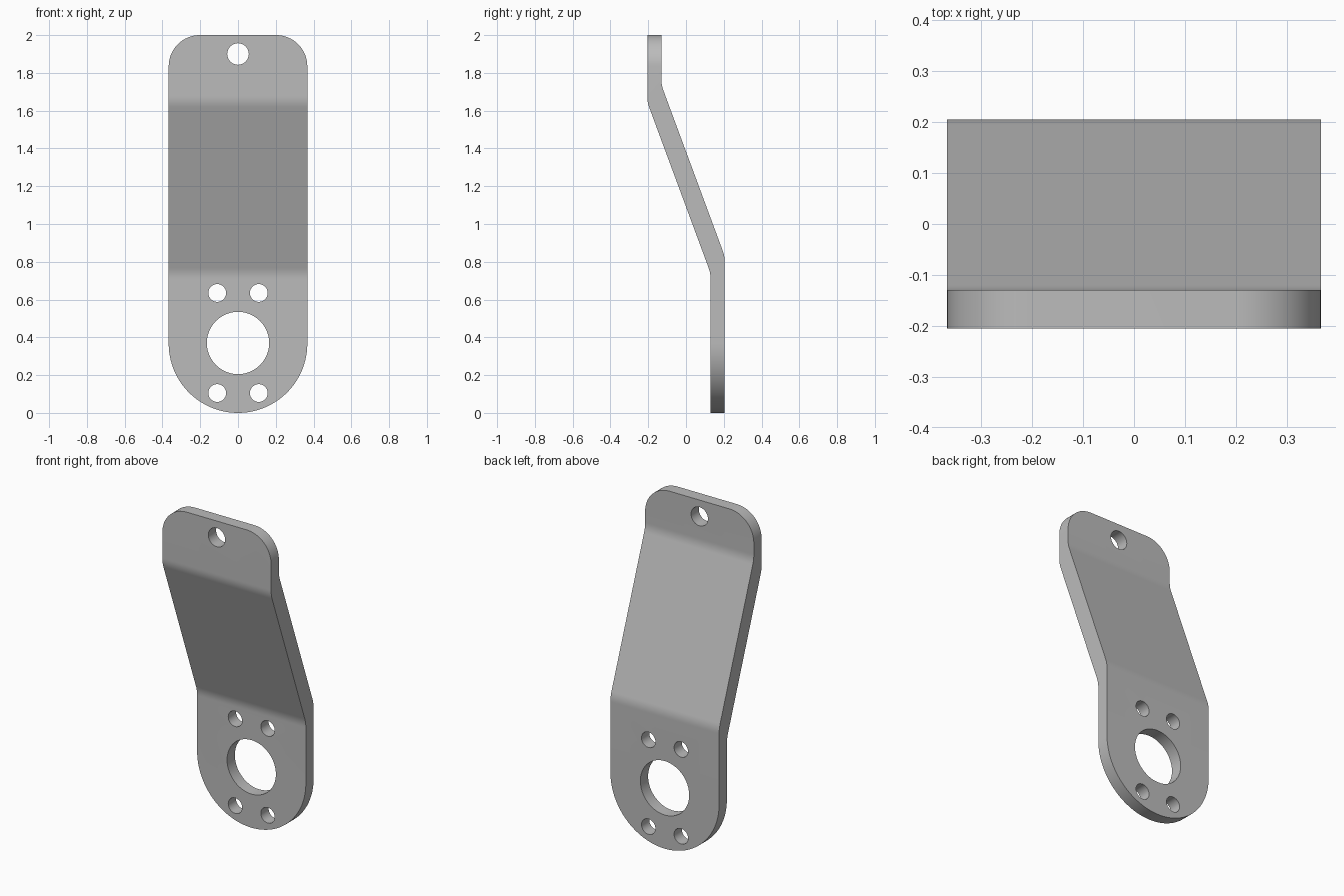
import bpy, bmesh
from math import pi, cos, sin
from mathutils import Vector

cube = bpy.data.objects.get("Cube")
if cube:
    bpy.data.objects.remove(cube)

HALF_W, HALF_D, THICK, HEIGHT = 0.367, 0.205, 0.075, 2.0
TOP_R = 0.165

steel = bpy.data.materials.new("plain grey")
steel.use_nodes = True
grey = (0.5, 0.5, 0.5, 1)
steel.diffuse_color = grey
steel.node_tree.nodes["Principled BSDF"].inputs["Base Color"].default_value = grey


def prism(name, points, direction):
    """Closed solid made by sweeping a planar outline along a direction."""
    bm = bmesh.new()
    face = bm.faces.new([bm.verts.new(p) for p in points])
    swept = bmesh.ops.extrude_face_region(bm, geom=[face], use_keep_orig=True)
    verts = [v for v in swept["geom"] if isinstance(v, bmesh.types.BMVert)]
    bmesh.ops.translate(bm, verts=verts, vec=direction)
    bmesh.ops.recalc_face_normals(bm, faces=bm.faces)
    mesh = bpy.data.meshes.new(name)
    bm.to_mesh(mesh)
    bm.free()
    mesh.materials.append(steel)
    obj = bpy.data.objects.new(name, mesh)
    bpy.context.collection.objects.link(obj)
    return obj


def arc(cx, cz, r, start, end, steps):
    angles = [start + (end - start) * i / steps for i in range(steps + 1)]
    return [(cx + r * cos(a), -0.5, cz + r * sin(a)) for a in angles]


def soften(before, corner, after, d=0.03, steps=6):
    """Replace a bend corner with a small rounded transition."""
    c = Vector(corner)
    a = c + (Vector(before) - c).normalized() * d
    b = c + (Vector(after) - c).normalized() * d
    ts = [i / steps for i in range(steps + 1)]
    return [a * (1 - t) ** 2 + c * 2 * t * (1 - t) + b * t * t for t in ts]


def cut(target, cutter, operation):
    mod = target.modifiers.new(operation.lower(), "BOOLEAN")
    mod.operation, mod.solver, mod.object = operation, "EXACT", cutter
    bpy.context.view_layer.objects.active = target
    bpy.ops.object.modifier_apply(modifier=mod.name)
    bpy.data.objects.remove(cutter)


# Bent strip: side profile swept across the width
inner = HALF_D - THICK
front = [(-HALF_D, HEIGHT), (-HALF_D, 1.645), (inner, 0.74), (inner, 0)]
back = [(HALF_D, 0), (HALF_D, 0.83), (-inner, 1.735), (-inner, HEIGHT)]
profile = []
for side in (front, back):
    profile += [Vector(side[0]), *soften(*side[:3]), *soften(*side[1:]), Vector(side[3])]
bracket = prism("bent_bracket", [(-0.5, p.x, p.y) for p in profile], (1, 0, 0))

# Trim to the front outline: round lower end, rounded upper corners
outline = arc(0, HALF_W, HALF_W, -pi, 0, 64)
outline += arc(HALF_W - TOP_R, HEIGHT - TOP_R, TOP_R, 0, pi / 2, 16)
outline += arc(TOP_R - HALF_W, HEIGHT - TOP_R, TOP_R, pi / 2, pi, 16)
cut(bracket, prism("outline_cutter", outline, (0, 1, 0)), "INTERSECT")

# Mounting hole, large bore and four bolt holes
holes = [(0, 1.9, 0.057), (0, 0.37, 0.165)]
holes += [(x, z, 0.047) for x in (-0.11, 0.11) for z in (0.105, 0.635)]
for x, z, r in holes:
    ring = arc(x, z, r, 0, 2 * pi, 48)[:-1]
    cut(bracket, prism("hole_cutter", ring, (0, 1, 0)), "DIFFERENCE")

# Smooth bends and bores, keep the plate edges sharp
bpy.ops.object.select_all(action="DESELECT")
bracket.select_set(True)
bpy.context.view_layer.objects.active = bracket
bpy.ops.object.shade_smooth_by_angle(angle=pi / 6)
